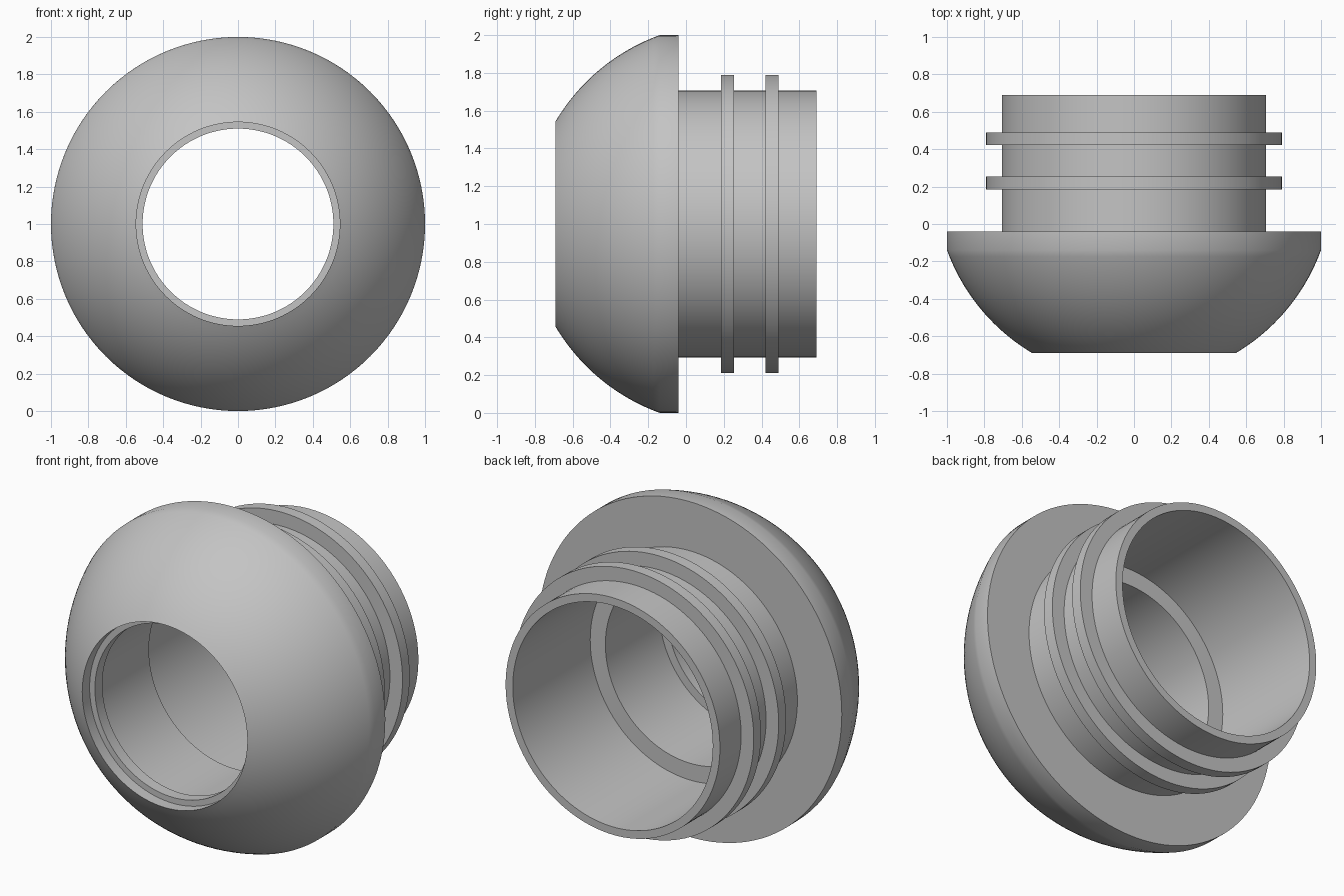
import bpy, bmesh, math
from mathutils import Matrix, Vector

cube = bpy.data.objects.get("Cube")
if cube:
    bpy.data.objects.remove(cube, do_unlink=True)

grey = bpy.data.materials.new("plain grey")
grey.use_nodes = True
colour = (0.55, 0.55, 0.55, 1)
grey.diffuse_color = colour
grey.node_tree.nodes["Principled BSDF"].inputs["Base Color"].default_value = colour

SIDES = 128
AXIS_HEIGHT = 1.0


def lathe(name, profile):
    """Spin a closed (radius, y) profile around the horizontal y axis."""
    bm = bmesh.new()
    verts = [bm.verts.new((r, y, 0)) for r, y in profile]
    edges = [bm.edges.new((v, verts[i - 1])) for i, v in enumerate(verts)]
    bmesh.ops.spin(bm, geom=verts + edges, cent=(0, 0, 0), axis=(0, 1, 0),
                   angle=math.tau, steps=SIDES, use_merge=True)
    bmesh.ops.remove_doubles(bm, verts=bm.verts, dist=0.0001)
    bmesh.ops.recalc_face_normals(bm, faces=bm.faces)
    bm.transform(Matrix.Translation(Vector((0, 0, AXIS_HEIGHT))))
    mesh = bpy.data.meshes.new(name)
    bm.to_mesh(mesh)
    bm.free()
    obj = bpy.data.objects.new(name, mesh)
    bpy.context.collection.objects.link(obj)
    mesh.materials.append(grey)
    bpy.ops.object.select_all(action="DESELECT")
    obj.select_set(True)
    bpy.context.view_layer.objects.active = obj
    bpy.ops.object.shade_smooth_by_angle(angle=math.radians(30))
    return obj


# Domed front: a spherical arc from the opening out to the rim
FRONT, RIM, FLANGE, BACK = -0.69, -0.14, -0.04, 0.69
CENTRE, RADIUS = 0.224, 1.064
start = math.acos((CENTRE - FRONT) / RADIUS)
end = math.acos((CENTRE - RIM) / RADIUS)
STEPS = 20
dome = []
for i in range(STEPS + 1):
    a = start + (end - start) * i / STEPS
    dome.append((RADIUS * math.sin(a), CENTRE - RADIUS * math.cos(a)))

# Rim, flange, and tube with its two raised rings
outside = [(1.0, FLANGE), (0.707, FLANGE)]
for near, far in ((0.185, 0.255), (0.422, 0.49)):
    outside += [(0.707, near), (0.79, near), (0.79, far), (0.707, far)]
outside.append((0.707, BACK))

# Stepped bore, from the back to the inner lip behind the front opening
bore = [(0.66, BACK), (0.66, FLANGE), (0.56, FLANGE), (0.56, -0.55),
        (0.51, -0.55), (0.51, -0.62), (0.545, -0.62)]

lathe("domed_collar", dome + outside + bore)
